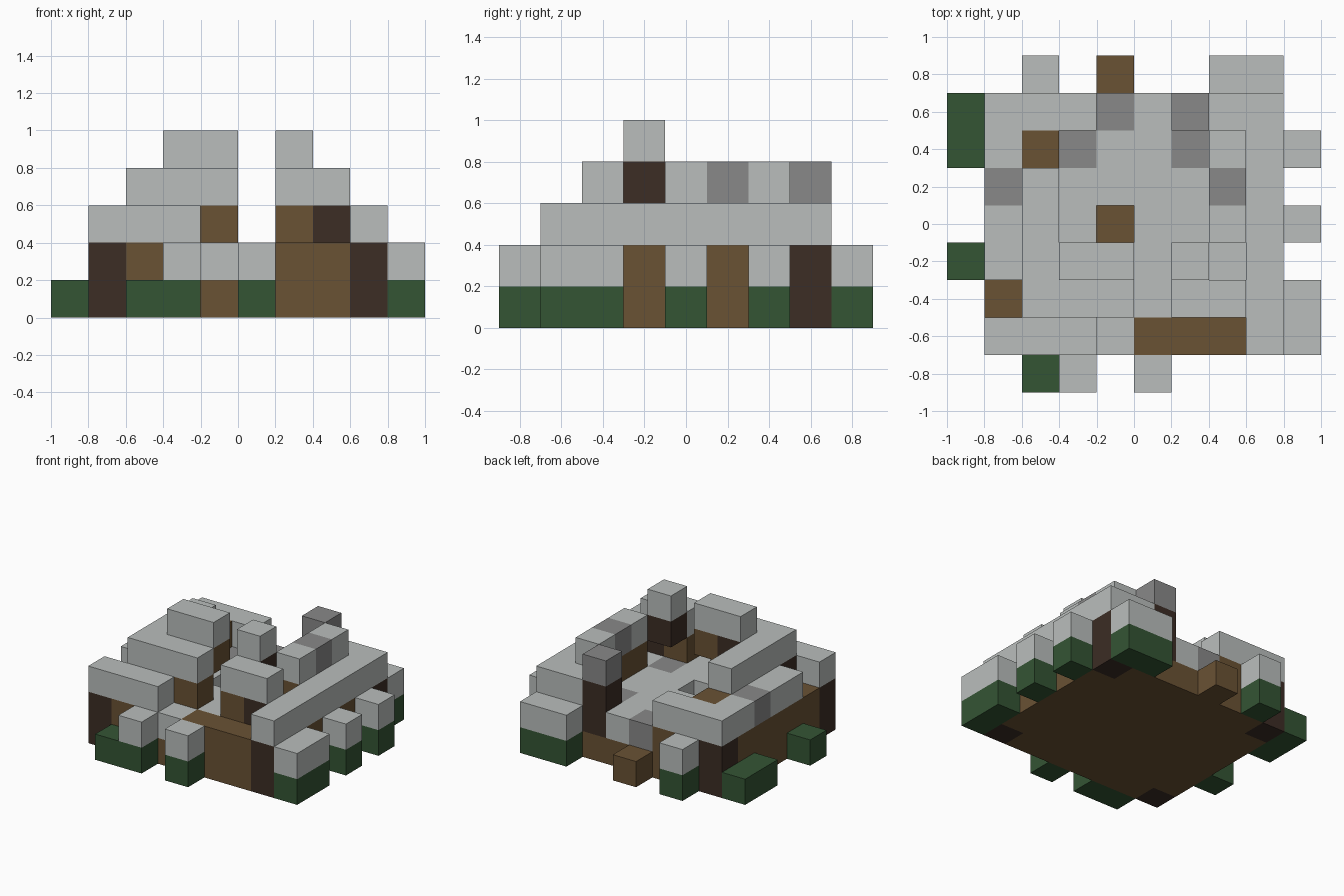
import bpy
import bmesh
from mathutils import Vector

cube = bpy.data.objects.get("Cube")
if cube:
    bpy.data.objects.remove(cube, do_unlink=True)

SIZE = 0.2
CORNER = Vector((-1.0, -0.9, 0.0))


def material(name, color):
    mat = bpy.data.materials.new(name)
    mat.use_nodes = True
    mat.diffuse_color = (*color, 1)
    mat.node_tree.nodes["Principled BSDF"].inputs["Base Color"].default_value = (*color, 1)
    return mat


snow = material("snow", (0.49, 0.515, 0.505))
stone = material("stone", (0.25, 0.25, 0.25))
plank = material("plank_brown", (0.144, 0.084, 0.034))
log = material("dark_log", (0.045, 0.026, 0.018))
leaf = material("leaf_green", (0.034, 0.089, 0.034))


def part(name, mat, x, y, z, skip=()):
    """Block filling the cell ranges x, y, z (end excluded), with its inner faces left out.
    A plain number means a single cell."""
    spans = [range(s, s + 1) if isinstance(s, int) else range(*s) for s in (x, y, z)]
    cells = {(i, j, k) for i in spans[0] for j in spans[1] for k in spans[2]
             if (i, j) not in skip}
    bm = bmesh.new()
    for cell in cells:
        for axis in range(3):
            for side in (0, 1):
                near = list(cell)
                near[axis] += 2 * side - 1
                if tuple(near) in cells:
                    continue
                u, v = (axis + 1) % 3, (axis + 2) % 3
                loop = []
                for du, dv in ((0, 0), (1, 0), (1, 1), (0, 1)):
                    p = Vector(cell)
                    p[axis] += side
                    p[u] += du
                    p[v] += dv
                    loop.append(bm.verts.new(CORNER + p * SIZE))
                bm.faces.new(loop if side else loop[::-1])
    bmesh.ops.remove_doubles(bm, verts=bm.verts, dist=0.001)
    mesh = bpy.data.meshes.new(name)
    bm.to_mesh(mesh)
    bm.free()
    mesh.materials.append(mat)
    obj = bpy.data.objects.new(name, mesh)
    bpy.context.scene.collection.objects.link(obj)


# Floor: planks under a layer of snow, with a pit and a few stones
part("plank_floor", plank, (2, 8), (2, 7), 0)
stones = [(3, 6), (6, 6), (6, 3)]
part("snow_floor", snow, (2, 8), (2, 7), 1, skip=stones + [(4, 4)])
for i, j in stones + [(4, 7)]:
    part("floor_stone", stone, i, j, 1)

# Ground walls with dark corner posts
for i in (1, 8):
    part("side_wall", plank, i, (2, 7), (0, 2))
    for j in (1, 7):
        part("corner_post", log, i, j, (0, 2))
part("front_wall_right", plank, (2, 4), 1, (0, 2))
part("front_wall_left", plank, (5, 8), 1, (0, 2))
part("door_sill", plank, 4, 1, 0)
part("door_snow", snow, 4, 1, 1)
part("back_wall_right", plank, (2, 4), 7, (0, 2))
part("back_wall_left", plank, 7, 7, (0, 2))
part("back_sill", plank, (4, 7), 7, 0)
part("back_sill_snow", snow, 5, 7, 1)

# Chimney
part("chimney_post", log, 6, 7, (1, 3))
part("chimney_cap", stone, 6, 7, 3)

# Eaves, the lowest roof step
part("front_eave", snow, (1, 4), 1, 2)
part("back_eave_right", snow, (1, 4), 7, 2)
part("right_eave_front", snow, 1, (3, 5), 2)
part("right_eave_stone", stone, 1, 5, 2)
part("right_eave_back", snow, 1, 6, 2)
part("left_eave", snow, 8, (1, 8), 2)
part("back_eave_left", snow, 7, 7, 2)

# Middle roof step: walls, then snow on top
part("middle_wall_right", plank, 2, (3, 7), 2)
part("middle_wall_front", plank, (3, 5), 2, 2)
part("middle_wall_door", plank, 6, 2, 2)
part("middle_wall_left", plank, 7, (4, 6), 2)
for i, j in ((2, 2), (7, 2), (7, 6)):
    part("middle_corner_post", log, i, j, 2)
part("middle_roof_right", snow, 2, (2, 6), 3)
part("middle_roof_front", snow, (3, 5), 2, 3)
part("middle_roof_door", snow, (6, 8), 2, 3)
part("middle_roof_left_front", snow, 7, 4, 3)
part("middle_roof_stone", stone, 7, 5, 3)
part("middle_roof_left_back", snow, 7, 6, 3)

# Top roof step
for i in (3, 6):
    part("top_corner_post", log, i, 3, 3)
part("top_wall", plank, 4, 3, 3)
part("top_roof_right", snow, (3, 5), 3, 4)
part("top_roof_left", snow, 6, 3, 4)

# Bushes around the walls, snowy and bare
for x, y in ((3, 0), (5, 0), (2, 8), ((7, 9), 8), (9, (1, 3)), (9, 4), (9, 6)):
    part("bush", leaf, x, y, 0)
    part("bush_snow", snow, x, y, 1)
for x, y in ((2, 0), (0, 3), (0, (6, 8))):
    part("bare_bush", leaf, x, y, 0)
part("back_step", plank, 4, 8, 0)
